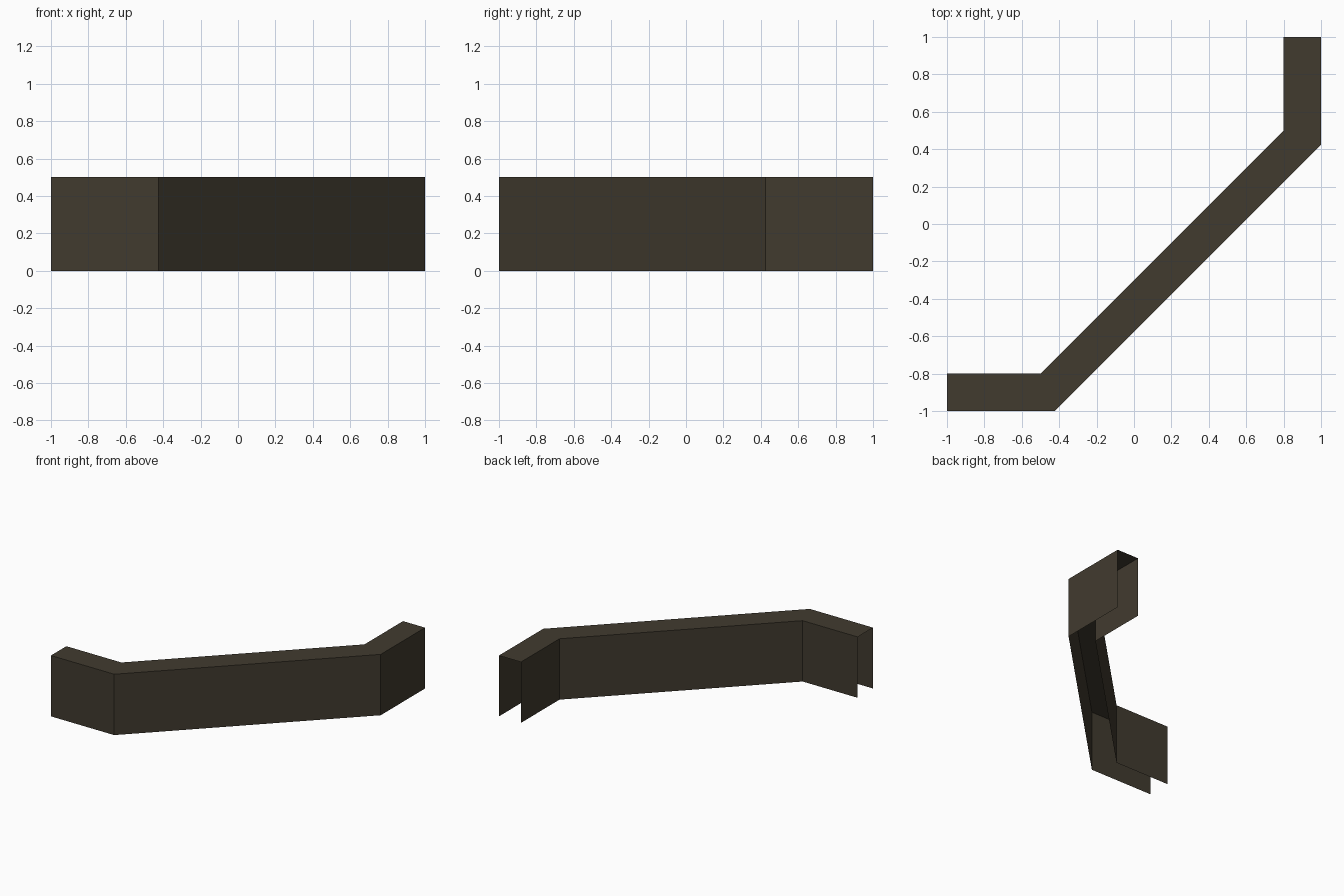
import bpy
import bmesh

if "Cube" in bpy.data.objects:
    bpy.data.objects.remove(bpy.data.objects["Cube"])

HEIGHT = 0.5
# plan outlines of the outer (front) and inner (back) walls
OUTER = [(-1, -1), (-0.425, -1), (1, 0.425), (1, 1)]
INNER = [(-1, -0.8), (-0.5, -0.8), (0.8, 0.5), (0.8, 1)]

paint = bpy.data.materials.new("dark brown")
paint.diffuse_color = (0.053, 0.043, 0.028, 1)
paint.use_nodes = True
paint.node_tree.nodes["Principled BSDF"].inputs["Base Color"].default_value = paint.diffuse_color

# open-bottomed, open-ended channel: sweep a 4-point section along the bend
bm = bmesh.new()
sections = []
for o, i in zip(OUTER, INNER):
    sections.append([bm.verts.new(p) for p in (
        (*o, 0), (*o, HEIGHT), (*i, HEIGHT), (*i, 0))])
for a, b in zip(sections, sections[1:]):
    for k in range(3):  # outer wall, top, inner wall
        bm.faces.new((a[k], b[k], b[k + 1], a[k + 1]))

mesh = bpy.data.meshes.new("angled_trim")
bm.to_mesh(mesh)
bm.free()
mesh.materials.append(paint)
trim = bpy.data.objects.new("angled_trim", mesh)
bpy.context.collection.objects.link(trim)
